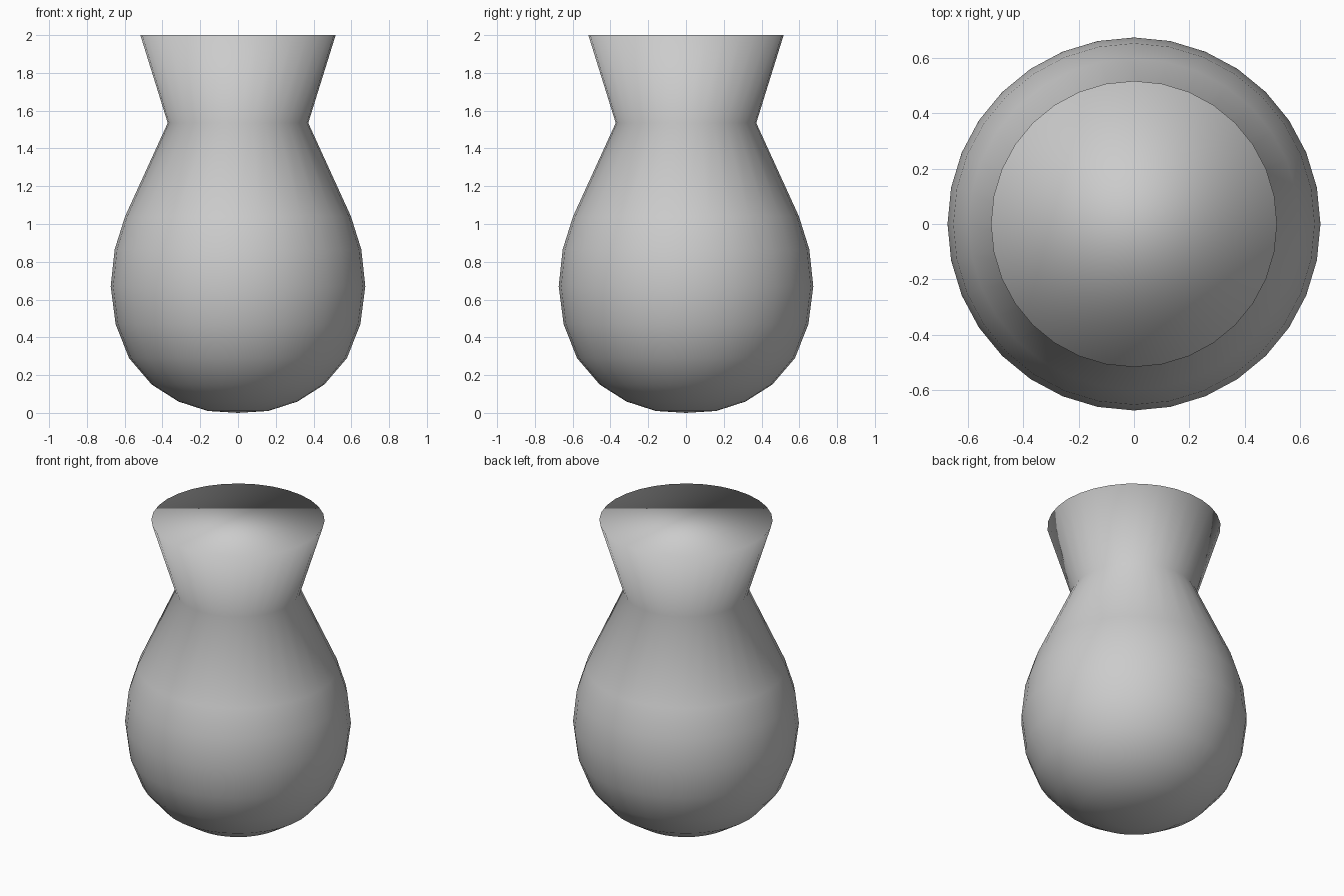
import bpy, bmesh
from math import tau
from mathutils import Vector

SIDES = 32

cube = bpy.data.objects.get("Cube")
if cube:
    bpy.data.objects.remove(cube, do_unlink=True)

# Plain grey clay
grey = bpy.data.materials.new("grey")
grey.use_nodes = True
colour = (0.6, 0.6, 0.6, 1)
grey.diffuse_color = colour
grey.node_tree.nodes["Principled BSDF"].inputs["Base Color"].default_value = colour

# Outline from the base up to the rim: (radius, height)
profile = [(0, 0), (0.16, 0.01), (0.315, 0.06), (0.457, 0.15), (0.577, 0.29),
           (0.648, 0.47), (0.674, 0.67), (0.653, 0.865), (0.598, 1.04),
           (0.372, 1.535), (0.517, 2)]

# Round body, narrow neck and flared top, turned around the z axis
bm = bmesh.new()
verts = [bm.verts.new((r, 0, z)) for r, z in profile]
edges = [bm.edges.new(pair) for pair in zip(verts, verts[1:])]
bmesh.ops.spin(bm, geom=verts + edges, cent=Vector(), axis=Vector((0, 0, 1)),
               angle=tau, steps=SIDES, use_merge=False)
bmesh.ops.remove_doubles(bm, verts=bm.verts, dist=0.0005)

# Closed flat top, shaded smoothly with the wall
rim = [e for e in bm.edges if e.is_boundary]
bmesh.ops.contextual_create(bm, geom=rim)
bmesh.ops.recalc_face_normals(bm, faces=bm.faces)
for face in bm.faces:
    face.smooth = True

mesh = bpy.data.meshes.new("vase")
bm.to_mesh(mesh)
bm.free()
mesh.materials.append(grey)
vase = bpy.data.objects.new("vase", mesh)
bpy.context.collection.objects.link(vase)
